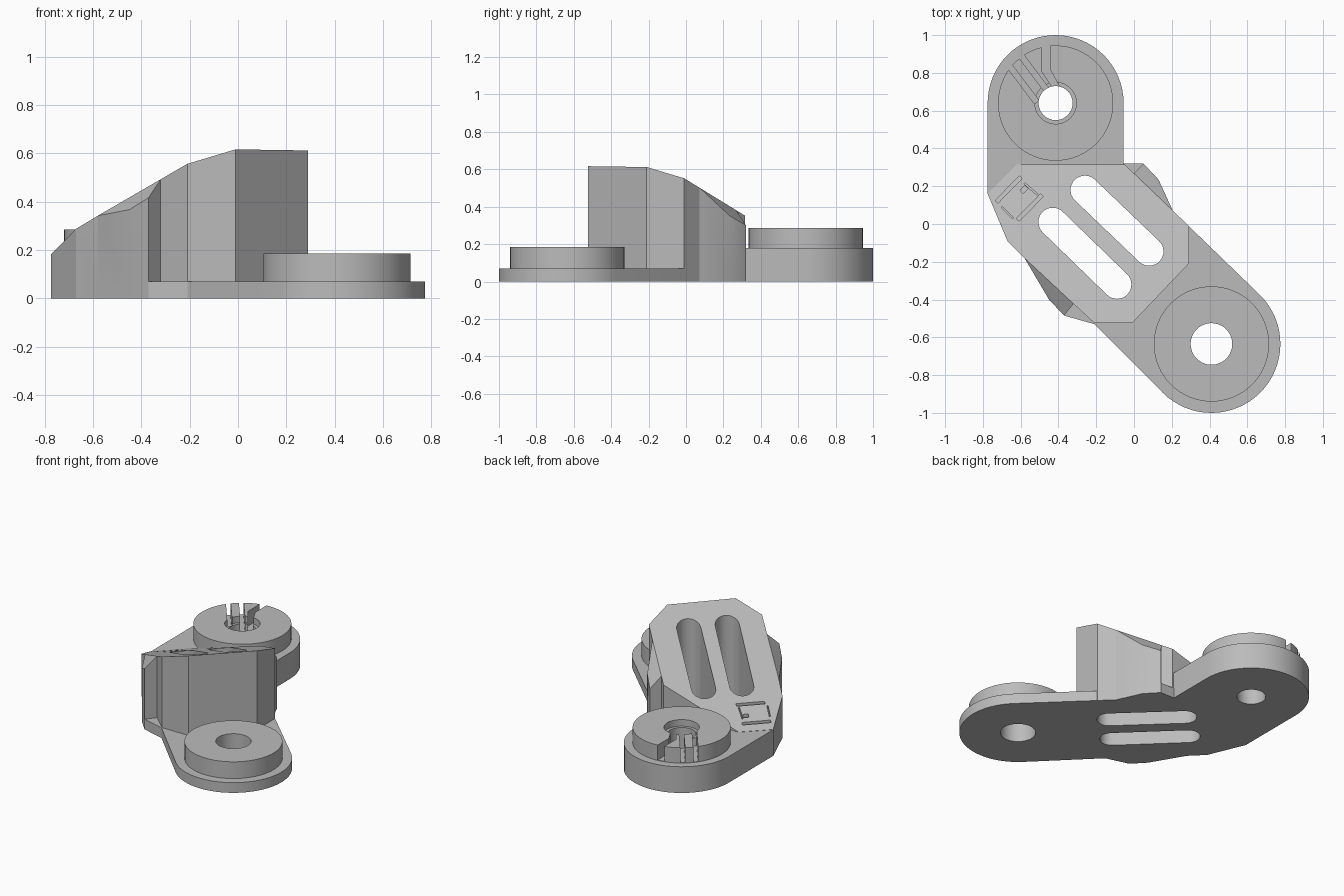
import bpy, bmesh, math
from mathutils import Vector, Matrix

if "Cube" in bpy.data.objects:
    bpy.data.objects.remove(bpy.data.objects["Cube"], do_unlink=True)

grey = bpy.data.materials.new("plain grey")
grey.use_nodes = True
grey.diffuse_color = (0.5, 0.5, 0.5, 1)
grey.node_tree.nodes["Principled BSDF"].inputs["Base Color"].default_value = (0.5, 0.5, 0.5, 1)

FRONT, BACK = (0.41, -0.635), (-0.415, 0.64)
PLATE, LUG = 0.07, 0.18


def slope(x, y):
    """Height of the inclined top of the centre block."""
    return 0.462 + 0.3 * (x - y)


def finish(name, bm):
    bmesh.ops.recalc_face_normals(bm, faces=bm.faces)
    mesh = bpy.data.meshes.new(name)
    bm.to_mesh(mesh)
    bm.free()
    mesh.materials.append(grey)
    obj = bpy.data.objects.new(name, mesh)
    bpy.context.collection.objects.link(obj)
    return obj


def prism(name, outline, bottom, top):
    """Upright solid over an outline; top and bottom are heights or functions."""
    level = lambda h, p: h(*p) if callable(h) else h
    bm = bmesh.new()
    lo = [bm.verts.new((*p, level(bottom, p))) for p in outline]
    hi = [bm.verts.new((*p, level(top, p))) for p in outline]
    bm.faces.new(lo)
    bm.faces.new(hi)
    for i in range(len(lo)):
        j = (i + 1) % len(lo)
        bm.faces.new((lo[i], lo[j], hi[j], hi[i]))
    return finish(name, bm)


def hull(name, points):
    bm = bmesh.new()
    for p in points:
        bm.verts.new(p)
    bmesh.ops.convex_hull(bm, input=bm.verts)
    return finish(name, bm)


def arc(center, r, start, end, n=32):
    angles = [math.radians(start + (end - start) * i / n) for i in range(n + 1)]
    return [(center[0] + r * math.cos(a), center[1] + r * math.sin(a)) for a in angles]


def disc(name, center, r, bottom, top):
    return prism(name, arc(center, r, 0, 360, 64)[:-1], bottom, top)


def strip(a, b, width):
    """Rectangle outline of a given width running from a to b."""
    a, b = Vector(a), Vector(b)
    side = (b - a).normalized().orthogonal() * width / 2
    return [tuple(p) for p in (a + side, b + side, b - side, a - side)]


def capsule(a, b, r):
    heading = math.degrees(math.atan2(b[1] - a[1], b[0] - a[0]))
    return (arc(b, r, heading - 90, heading + 90, 16)
            + arc(a, r, heading + 90, heading + 270, 16))


def edge_point(a, b, x):
    return x, a[1] + (b[1] - a[1]) * (x - a[0]) / (b[0] - a[0])


# Centre block with inclined top
right_a, right_b = (0.29, -0.01), (-0.05, 0.315)
left_a, left_b = (-0.58, -0.18), (-0.21, -0.525)
block = [(-0.775, 0.16), (-0.67, -0.09), left_a, left_b, (-0.01, -0.525),
         (0.29, -0.21), right_a, right_b, (-0.62, 0.315)]
body = prism("bracket_body", block, 0, slope)

# Side ears: flank, two outer corners, then the end on the block wall
ears = []
for name, a, b, flank_x, mid_x, end_x, out1, out2 in (
        ("left_ear", left_a, left_b, -0.58, -0.40, -0.32, (-0.45, -0.40), (-0.37, -0.485)),
        ("right_ear", right_a, right_b, 0.205, 0.08, 0.0, (0.13, 0.235), (0.05, 0.32))):
    flank, mid, end = (edge_point(a, b, x) for x in (flank_x, mid_x, end_x))
    tops = [(*p, slope(*p)) for p in (flank, mid, end)]
    tops += [(*p, slope(*p) - 0.08) for p in (out1, out2)]
    ears.append(hull(name, tops + [(*p, 0) for p in (flank, end, out1, out2)]))

# Thin plate, raised lug and the two bosses
plate = prism("front_plate", [left_a, (-0.45, -0.40), (-0.37, -0.485), (-0.21, -0.53)]
              + arc(FRONT, 0.365, 225, 405)
              + [(0.205, 0.071), (0.13, 0.235), (0.05, 0.32), (-0.06, 0.32)], 0, PLATE)
lug = prism("back_lug", arc(BACK, 0.36, 0, 180)
            + [(-0.775, 0.16), (-0.5, 0.1), (-0.055, 0.28)], 0, LUG)
front_boss = disc("front_boss", FRONT, 0.305, 0.03, 0.185)
back_boss = disc("back_boss", BACK, 0.305, 0.12, 0.285)

# Holes and long slots
cuts = [disc("front_hole", FRONT, 0.11, -1, 1),
        disc("back_hole", BACK, 0.09, -1, 1),
        disc("back_counterbore", BACK, 0.11, 0.24, 1)]
for a, b in (((-0.26, 0.18), (0.08, -0.145)), ((-0.43, 0.01), (-0.09, -0.32))):
    cuts.append(prism("long_slot", capsule(a, b, 0.076), -1, 1))

# Grooves through the back boss
for shift in (0, 0.065):
    start = (-0.515 + shift, 0.645 + shift * 0.75)
    cuts.append(prism("boss_groove", strip(start, (start[0] - 0.2, start[1] + 0.265), 0.03),
                      LUG + 0.003, 1))
cuts.append(prism("bent_groove", [(-0.49, 1.1), (-0.49, 0.81), (-0.43, 0.72), (-0.39, 0.72),
                                  (-0.445, 0.82), (-0.445, 1.1)], LUG + 0.003, 1))

# Recessed panel on the low end of the incline
floor = lambda x, y: slope(x, y) - 0.025
for a, b, width in (((-0.727, 0.118), (-0.60, 0.248), 0.02),
                    ((-0.615, 0.022), (-0.488, 0.152), 0.02),
                    ((-0.70, 0.09), (-0.64, 0.03), 0.008),
                    ((-0.58, 0.215), (-0.51, 0.155), 0.008),
                    ((-0.595, 0.17), (-0.57, 0.195), 0.025)):
    cuts.append(prism("panel_groove", strip(a, b, width), floor, 1))


# Join the solids, then cut
def combine(tools, operation):
    for tool in tools:
        mod = body.modifiers.new(tool.name, "BOOLEAN")
        mod.operation, mod.solver, mod.object = operation, "EXACT", tool
    graph = bpy.context.evaluated_depsgraph_get()
    mesh = bpy.data.meshes.new_from_object(body.evaluated_get(graph))
    body.modifiers.clear()
    body.data = mesh
    for tool in tools:
        bpy.data.objects.remove(tool, do_unlink=True)


combine(ears + [plate, lug, front_boss, back_boss], "UNION")
combine(cuts, "DIFFERENCE")

# Tidy flat faces and shade
bm = bmesh.new()
bm.from_mesh(body.data)
bmesh.ops.remove_doubles(bm, verts=bm.verts, dist=0.0005)
bmesh.ops.dissolve_limit(bm, angle_limit=0.01, verts=bm.verts, edges=bm.edges)
bm.to_mesh(body.data)
bm.free()
bpy.ops.object.select_all(action="DESELECT")
body.select_set(True)
bpy.context.view_layer.objects.active = body
bpy.ops.object.shade_smooth_by_angle(angle=math.radians(20))
